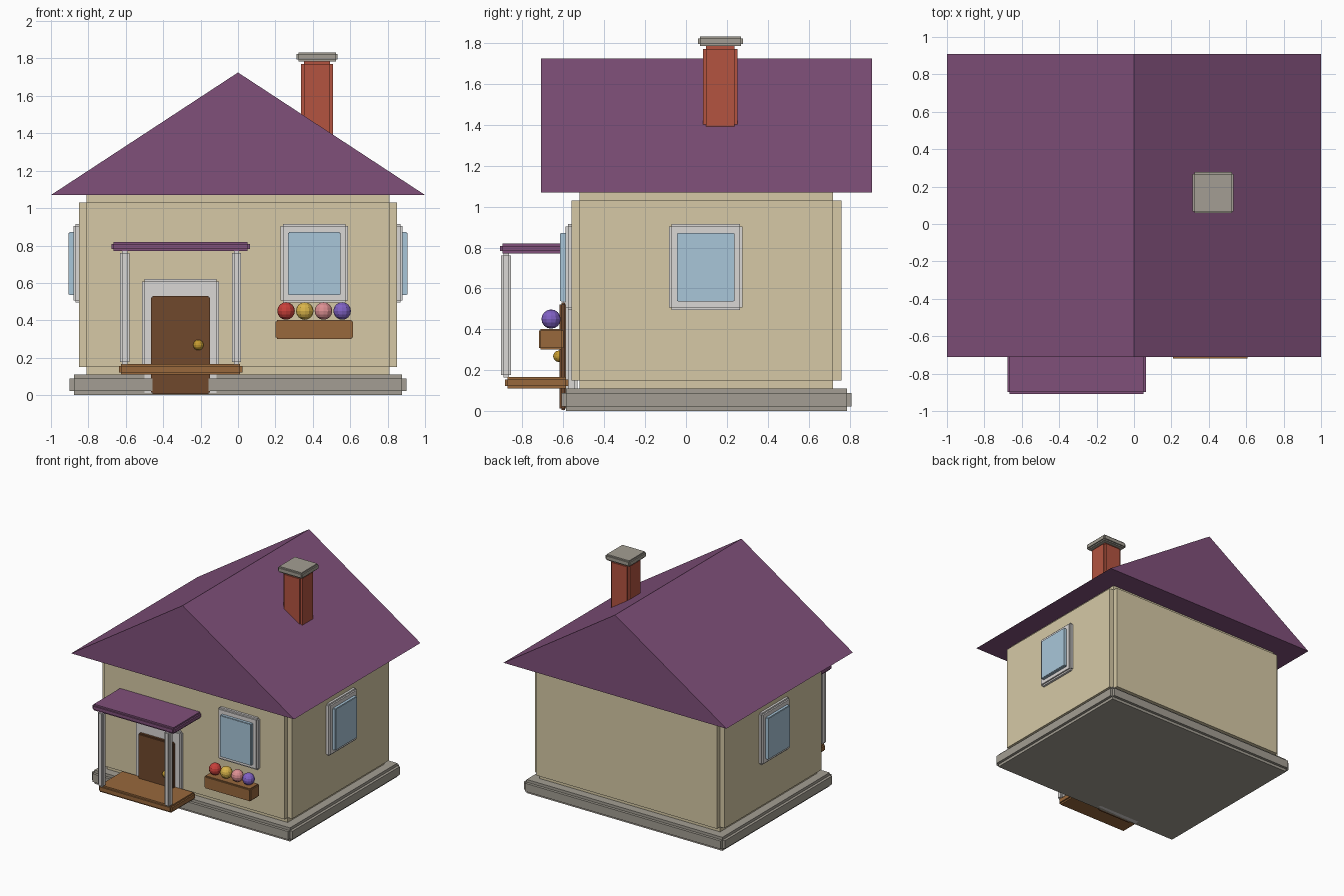
import bpy, bmesh
from mathutils import Matrix, Vector

if "Cube" in bpy.data.objects:
    bpy.data.objects.remove(bpy.data.objects["Cube"])


def material(name, hexa):
    rgb = [int(hexa[i:i + 2], 16) / 255 for i in (0, 2, 4)]
    lin = [c / 12.92 if c <= 0.04045 else ((c + 0.055) / 1.055) ** 2.4 for c in rgb]
    m = bpy.data.materials.new(name)
    m.diffuse_color = (*lin, 1)
    m.use_nodes = True
    m.node_tree.nodes["Principled BSDF"].inputs["Base Color"].default_value = m.diffuse_color
    return m


STONE = material("stone", "A39E93")
PLASTER = material("plaster", "D6C9A6")
PURPLE = material("purple_tile", "80507A")
BRICK = material("brick", "B35440")
WHITE = material("white_trim", "DAD7D5")
GLASS = material("glass", "A9C6D9")
WOOD = material("wood", "98683C")
DARK = material("dark_wood", "70482C")
BRASS = material("brass", "C49A30")


def finish(bm, name, mat):
    bmesh.ops.recalc_face_normals(bm, faces=bm.faces)
    me = bpy.data.meshes.new(name)
    bm.to_mesh(me)
    bm.free()
    me.materials.append(mat)
    ob = bpy.data.objects.new(name, me)
    bpy.context.collection.objects.link(ob)
    return ob


def block(name, x, y, z, step, mat):
    """Box over the given ranges whose edges are all cut back in a square step."""
    lo, hi = Vector((x[0], y[0], z[0])), Vector((x[1], y[1], z[1]))
    bm = bmesh.new()
    for axis in range(3):
        size = hi - lo
        for other in range(3):
            if other != axis:
                size[other] -= 2 * step
        mat4 = Matrix.Translation((lo + hi) / 2) @ Matrix.Diagonal((*size, 1))
        bmesh.ops.create_cube(bm, size=1, matrix=mat4)
    return finish(bm, name, mat)


def around(c, width):
    return (c - width / 2, c + width / 2)


def ball(name, loc, r, mat):
    bm = bmesh.new()
    bmesh.ops.create_uvsphere(bm, u_segments=12, v_segments=8, radius=r,
                              matrix=Matrix.Translation(loc))
    return finish(bm, name, mat)


CY = 0.10      # house centre in depth
DX = -0.307    # door and porch centre

# House body
block("foundation", (-0.90, 0.90), around(CY, 1.42), (0, 0.11), 0.022, STONE)
block("walls", (-0.85, 0.85), around(CY, 1.32), (0.11, 1.07), 0.04, PLASTER)

# Gable roof: triangle profile extruded in depth
bm = bmesh.new()
tri = bm.faces.new([bm.verts.new((x, CY - 0.81, z))
                    for x, z in ((-1, 1.07), (1, 1.07), (0, 1.725))])
ext = bmesh.ops.extrude_face_region(bm, geom=[tri], use_keep_orig=True)
bmesh.ops.translate(bm, vec=(0, 1.62, 0),
                    verts=[v for v in ext["geom"] if isinstance(v, bmesh.types.BMVert)])
finish(bm, "roof", PURPLE)

# Chimney
block("chimney", around(0.423, 0.17), around(0.168, 0.17), (1.20, 1.785), 0.015, BRICK)
block("chimney_cap", around(0.423, 0.22), around(0.168, 0.22), (1.785, 1.833), 0.01, STONE)

# Door
block("door_frame", around(DX, 0.41), (-0.59, -0.53), (0, 0.62), 0.012, WHITE)
block("door", around(DX, 0.315), (-0.618, -0.585), (0.005, 0.53), 0.008, DARK)
ball("door_knob", (-0.212, -0.622, 0.268), 0.028, BRASS)

# Porch
block("porch_floor", around(DX, 0.66), (-0.885, -0.575), (0.11, 0.167), 0.012, WOOD)
block("porch_roof", around(DX, 0.74), (-0.91, -0.55), (0.77, 0.82), 0.012, PURPLE)
for side, sx in (("left", -1), ("right", 1)):
    block("porch_post_" + side, around(DX + sx * 0.299, 0.05), around(-0.88, 0.05),
          (0.165, 0.772), 0.011, WHITE)

# Windows: front, then one on each side
block("front_window_frame", around(0.408, 0.36), (-0.59, -0.53), (0.495, 0.915), 0.012, WHITE)
block("front_window_pane", around(0.408, 0.28), (-0.616, -0.585), (0.535, 0.872), 0.004, GLASS)
for side, s in (("left", -1), ("right", 1)):
    block("window_frame_" + side, sorted((s * 0.82, s * 0.88)), around(0.097, 0.36),
          (0.495, 0.915), 0.012, WHITE)
    block("window_pane_" + side, sorted((s * 0.875, s * 0.905)), around(0.097, 0.28),
          (0.535, 0.872), 0.004, GLASS)

# Flower box with blossoms
block("flower_box", around(0.407, 0.415), (-0.72, -0.60), (0.30, 0.402), 0.008, WOOD)
for i, colour in enumerate(("C8403A", "D9B44A", "DD9093", "8061C4")):
    ball(f"flower_{i + 1}", (0.257 + 0.1 * i, -0.66, 0.45), 0.047,
         material(f"petal_{i + 1}", colour))
